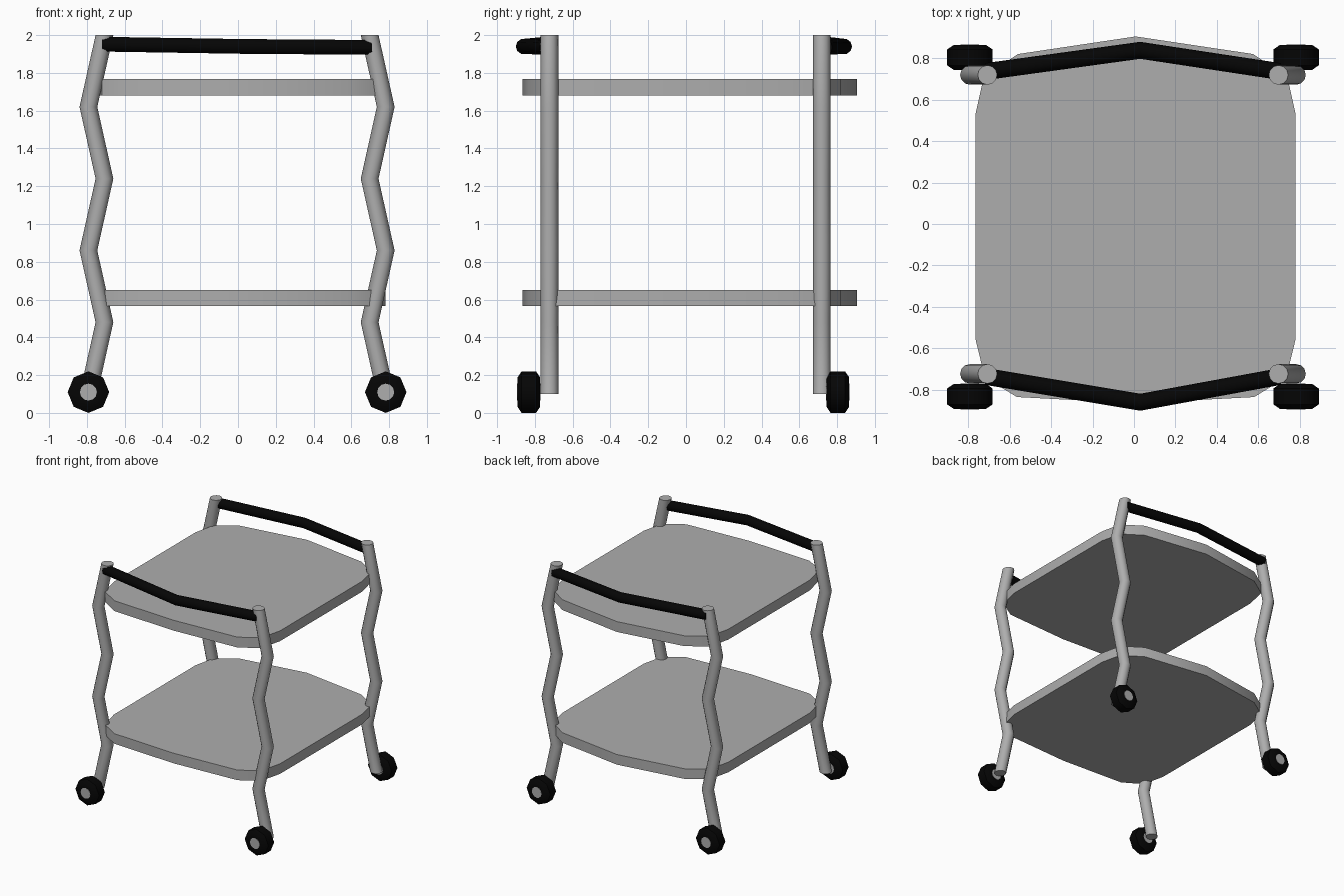
import bpy, bmesh, math
from mathutils import Vector

if "Cube" in bpy.data.objects:
    bpy.data.objects.remove(bpy.data.objects["Cube"])


def material(name, value):
    m = bpy.data.materials.new(name)
    m.diffuse_color = (value, value, value, 1)
    m.use_nodes = True
    m.node_tree.nodes["Principled BSDF"].inputs["Base Color"].default_value = m.diffuse_color
    return m


black = material("black_rubber", 0.0015)
grey = material("grey_metal", 0.42)
X, Y, Z = Vector((1, 0, 0)), Vector((0, 1, 0)), Vector((0, 0, 1))


def loft(name, rings, mat=grey, smooth=35):
    """Capped skin through a list of equally sized point rings."""
    bm = bmesh.new()
    rows = [[bm.verts.new(p) for p in ring] for ring in rings]
    for a, b in zip(rows, rows[1:]):
        for i in range(len(a)):
            j = (i + 1) % len(a)
            bm.faces.new((a[i], a[j], b[j], b[i]))
    bm.faces.new(rows[0])
    bm.faces.new(rows[-1])
    bmesh.ops.recalc_face_normals(bm, faces=bm.faces[:])
    me = bpy.data.meshes.new(name)
    bm.to_mesh(me)
    bm.free()
    ob = bpy.data.objects.new(name, me)
    bpy.context.collection.objects.link(ob)
    me.materials.append(mat)
    bpy.ops.object.select_all(action='DESELECT')
    ob.select_set(True)
    bpy.context.view_layer.objects.active = ob
    bpy.ops.object.shade_smooth_by_angle(angle=math.radians(smooth))
    return ob


def ring(centre, u, v, r, sides):
    c = Vector(centre)
    return [c + r * (math.cos(t) * u + math.sin(t) * v)
            for t in (2 * math.pi * i / sides for i in range(sides))]


# Trays: rounded-corner plates with a shallow point at front and back
right_edge = [(0.58, -0.835), (0.735, -0.74), (0.78, -0.555),
              (0.78, 0.53), (0.74, 0.71), (0.575, 0.82)]
outline = ([(0.008, -0.865)] + right_edge + [(0.008, 0.905)]
           + [(0.015 - x, y) for x, y in reversed(right_edge)])
for name, z0, z1 in (("lower_tray", 0.565, 0.65), ("upper_tray", 1.68, 1.767)):
    loft(name, [[(x, y, z) for x, y in outline] for z in (z0, z1)])

for side, sx in (("left", -1), ("right", 1)):
    for end, sy in (("front", -1), ("back", 1)):
        # Zigzag leg
        path = [(-0.005 + sx * (0.787 if k % 2 == 0 else 0.702), sy * 0.721 - 0.002, 0.1 + 0.38 * k)
                for k in range(6)]
        loft(f"{end}_{side}_leg", [ring(p, X, Y, 0.047, 12) for p in path])

        # Octagonal caster wheel with chamfered rims
        wx, wy = -0.005 + sx * 0.787, sy * 0.818 - 0.014
        profile = [(-0.06, 0.045), (-0.06, 0.078), (-0.038, 0.11),
                   (0.038, 0.11), (0.06, 0.078), (0.06, 0.045)]
        loft(f"{end}_{side}_wheel",
             [ring((wx, wy + d, 0.11), X, Z, r, 8) for d, r in profile], black, 50)

        # Grey hub through the wheel
        loft(f"{end}_{side}_hub",
             [ring((wx, wy + d, 0.11), X, Z, 0.045, 12) for d in (-0.062, 0.062)])

# Handles: bent bars bowing outward between the leg tops
for end, sy in (("front", -1), ("back", 1)):
    peak = -0.86 if sy < 0 else 0.838
    path = [(-0.72, sy * 0.735, 1.952), (0.03, peak, 1.94), (0.71, sy * 0.735, 1.935)]
    loft(f"{end}_handle", [ring(p, Y, Z, 0.041, 10) for p in path], black, 40)
